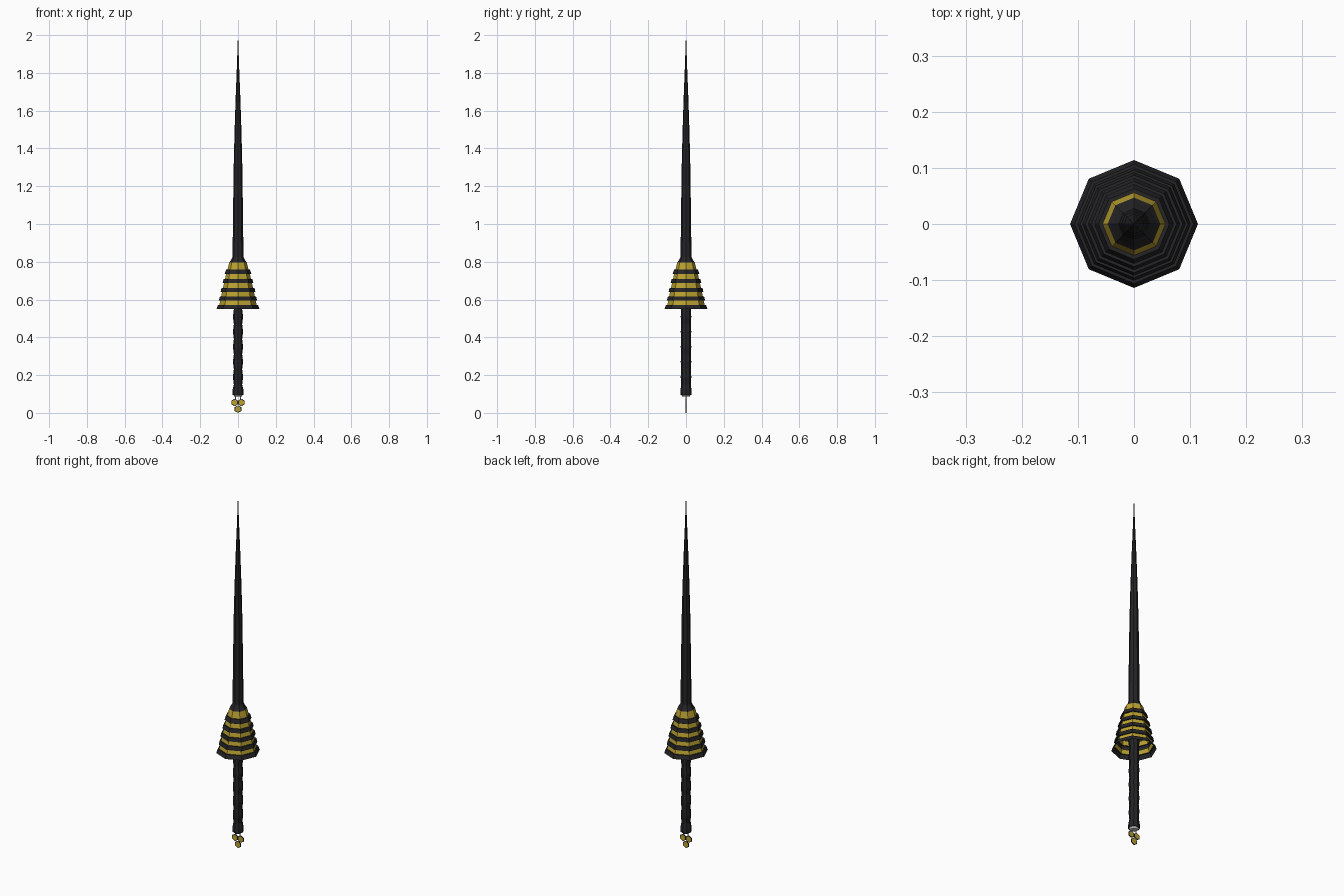
import bpy, bmesh
from math import cos, sin, pi

if "Cube" in bpy.data.objects:
    bpy.data.objects.remove(bpy.data.objects["Cube"])


def material(name, rgb):
    m = bpy.data.materials.new(name)
    m.diffuse_color = (*rgb, 1)
    m.use_nodes = True
    m.node_tree.nodes["Principled BSDF"].inputs["Base Color"].default_value = m.diffuse_color
    return m


BLACK = material("black", (0.018, 0.018, 0.02))
YELLOW = material("yellow", (0.5, 0.36, 0.03))


def finish(name, bm, mats):
    me = bpy.data.meshes.new(name)
    bm.to_mesh(me)
    bm.free()
    for m in mats:
        me.materials.append(m)
    ob = bpy.data.objects.new(name, me)
    bpy.context.collection.objects.link(ob)
    return ob


def lathe(name, profile, mats, sides=8, close_bottom=False, close_top=False):
    """Profile rows: rx, ry, z, material index of the band above."""
    bm = bmesh.new()
    rings = [[bm.verts.new((rx * cos(2 * pi * i / sides), ry * sin(2 * pi * i / sides), z))
              for i in range(sides)] for rx, ry, z, _ in profile]
    for k in range(len(rings) - 1):
        a, b = rings[k], rings[k + 1]
        for i in range(sides):
            j = (i + 1) % sides
            bm.faces.new((a[i], a[j], b[j], b[i])).material_index = profile[k][3]
    if close_bottom:
        bm.faces.new(rings[0][::-1])
    if close_top:
        bm.faces.new(rings[-1])
    return finish(name, bm, mats)


# Long tapering stinger blade with a needle tip
blade = [(0.047, 0.795), (0.04, 0.805), (0.029, 0.825), (0.027, 1.0), (0.023, 1.3),
         (0.018, 1.5), (0.012, 1.68), (0.005, 1.86), (0.0004, 2.0)]
lathe("blade", [(r, r, z, 0) for r, z in blade], [BLACK], close_top=True)

# Hollow bell guard: projecting black rings over recessed yellow bands
rings = [(0.114, 0.106, 0.549, 0.572), (0.101, 0.096, 0.595, 0.617),
         (0.092, 0.087, 0.641, 0.662), (0.082, 0.076, 0.687, 0.708),
         (0.071, 0.063, 0.735, 0.758)]
guard = []
for k, (r0, r1, z0, z1) in enumerate(rings):
    if k:
        guard.append((r0 - 0.008, r0 - 0.008, z0, 0))
    guard += [(r0, r0, z0, 0), (r1, r1, z1, 0), (r1 - 0.007, r1 - 0.007, z1, 1)]
guard += [(0.047, 0.047, 0.795, 0), (0.028, 0.028, 0.81, 0)]
lathe("guard", guard, [BLACK, YELLOW])

# Grip with finger swells, flared at the pommel end
grip = [(0.03, 0.03, 0.095, 0), (0.029, 0.029, 0.12, 0)]
for k in range(12):
    rx = 0.027 if k % 2 else 0.022
    grip.append((rx, 0.028 if k % 2 else 0.026, 0.15 + k * 0.04, 0))
grip.append((0.027, 0.027, 0.81, 0))
lathe("grip", grip, [BLACK], close_bottom=True)

# Small grey pommel cap
lathe("pommel_cap", [(0.018, 0.018, 0.086, 0), (0.027, 0.027, 0.096, 0)], [], close_bottom=True)


def hex_plate(name, x, z, r, mat, depth):
    bm = bmesh.new()
    f = bm.faces.new([bm.verts.new((x + r * cos(pi * i / 3 + pi / 6), -depth / 2,
                                    z + r * sin(pi * i / 3 + pi / 6))) for i in range(6)])
    ext = bmesh.ops.extrude_face_region(bm, geom=[f])
    bmesh.ops.translate(bm, vec=(0, depth, 0),
                        verts=[v for v in ext["geom"] if isinstance(v, bmesh.types.BMVert)])
    bmesh.ops.recalc_face_normals(bm, faces=bm.faces)
    return finish(name, bm, [mat])


# Flat honeycomb charm: yellow cells on slightly larger black rims
for i, (x, z) in enumerate([(-0.018, 0.055), (0.018, 0.055), (0, 0.02)]):
    hex_plate(f"honeycomb_rim_{i}", x, z, 0.02, BLACK, 0.003)
    hex_plate(f"honeycomb_cell_{i}", x, z, 0.016, YELLOW, 0.005)

# Charm links up to the pommel
for s in (-1, 1):
    bpy.ops.mesh.primitive_cube_add(size=1, location=(s * 0.013, 0, 0.081))
    link = bpy.context.object
    link.name = "charm_link_" + ("left" if s < 0 else "right")
    link.scale = (0.004, 0.003, 0.022)
